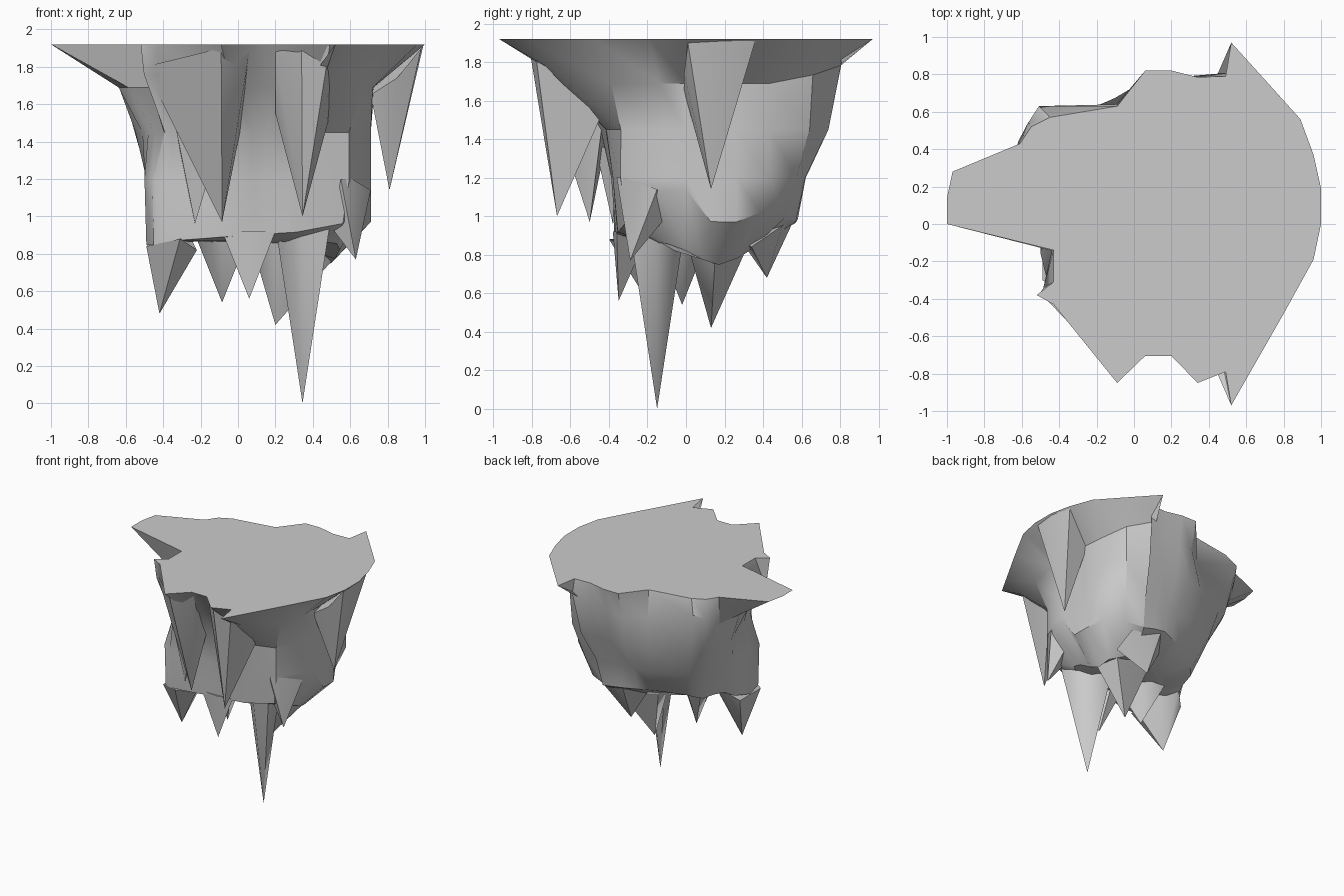
import bpy, math
from mathutils import Vector

C = Vector((0.1, 0.0))
STEP = 0.144


def make(name, verts, faces, angle=35):
    me = bpy.data.meshes.new(name)
    me.from_pydata(verts, [], faces)
    ob = bpy.data.objects.new(name, me)
    bpy.context.collection.objects.link(ob)
    bpy.ops.object.select_all(action='DESELECT')
    ob.select_set(True)
    bpy.context.view_layer.objects.active = ob
    bpy.ops.object.mode_set(mode='EDIT')
    bpy.ops.mesh.select_all(action='SELECT')
    bpy.ops.mesh.normals_make_consistent(inside=False)
    bpy.ops.object.mode_set(mode='OBJECT')
    bpy.ops.object.shade_smooth_by_angle(angle=math.radians(angle))
    return ob


def resample(ring, angles, z):
    """Cast rays from the centre to a ring of (x, y[, z]) points."""
    pts = [(p[0] - C.x, p[1] - C.y, p[2] if len(p) > 2 else z) for p in ring]
    out = []
    for a in angles:
        dx, dy = math.cos(a), math.sin(a)
        best = None
        for p, q in zip(pts, pts[1:] + pts[:1]):
            ex, ey = q[0] - p[0], q[1] - p[1]
            den = dx * ey - dy * ex
            if abs(den) < 1e-9:
                continue
            t = (p[0] * ey - p[1] * ex) / den
            s = (p[0] * dy - p[1] * dx) / den
            if t > 0 and -1e-6 <= s <= 1 + 1e-6 and (best is None or t > best[0]):
                best = (t, p[2] + s * (q[2] - p[2]))
        out.append((C.x + dx * best[0], C.y + dy * best[0], best[1]))
    return out


# Flat top outline, then the rock wall sections going down
top = [(-1, 0), (-.43, -.14), (-.43, -.31), (-.52, -.38), (-.43, -.43), (-.09, -.85),
       (.06, -.705), (.2, -.705), (.34, -.85), (.49, -.79), (.52, -.97), (.6, -.83),
       (.8, -.48), (.96, -.19), (1, 0), (1, .19), (.96, .37), (.89, .56), (.71, .76), (.52, .97),
       (.49, .79), (.34, .785), (.2, .82), (.06, .82), (-.09, .63), (-.45, .57), (-.55, .52),
       (-.61, .43), (-.97, .28), (-1, .14)]
shelf = [(-.64, .05), (-.44, -.14), (-.45, -.29), (-.51, -.38, 1.77), (-.09, -.64), (.06, -.56), (.2, -.56),
         (.5, -.78, 1.8), (.57, -.7, 1.77), (.66, -.42), (.72, -.15), (.73, .3), (.7, .56),
         (.52, .81, 1.8), (.06, .77), (-.09, .64), (-.52, .63, 1.82), (-.63, .42)]
wall = [(-.6, .3), (-.48, 0), (-.42, -.25), (-.31, -.44), (-.09, -.48), (.06, -.42), (.55, -.41),
        (.71, -.15), (.71, .5), (.55, .74), (.05, .74), (-.5, .5)]
waist = [(-.47, .25), (-.5, -.02), (-.5, -.3), (-.31, -.42), (.1, -.38), (.57, -.38), (.71, -.15),
         (.71, .44), (.5, .63), (-.1, .58), (-.38, .47)]
foot = [(-.4, .08), (-.49, -.05, .85), (-.49, -.3, .84), (-.31, -.4, .88), (.06, -.36, .9), (.53, -.35),
        (.71, -.15, 1.12), (.71, 0, 1.14), (.71, .13, .97), (.71, .28, .97), (.6, .45, 1.05), (.45, .56, .95),
        (.2, .59, 1.0), (-.2, .42, 1.0), (-.34, .28)]
belly = [(-.3, .05), (-.3, -.2), (.1, -.22), (.45, -.2), (.56, -.05, .85), (.5, .15, .74), (.46, .32, .8),
         (.1, .35)]

angles = [math.atan2(y - C.y, x - C.x) for x, y in top]
n = len(angles)
rings = [[(x, y, 1.92) for x, y in top]]
for r, z in ((shelf, 1.69), (wall, 1.45), (waist, 1.2), (foot, .93), (belly, .87)):
    rings.append(resample(r, angles, z))
verts = [v for r in rings for v in r]
faces = [tuple(range(n)), tuple(range(n * (len(rings) - 1), n * len(rings)))]
for k in range(len(rings) - 1):
    for i in range(n):
        j = (i + 1) % n
        faces.append((k * n + i, k * n + j, (k + 1) * n + j, (k + 1) * n + i))
make("island_rock", verts, faces)


def spike(name, tip, base):
    m = len(base)
    make(name, base + [tip], [tuple(range(m))] + [(i, (i + 1) % m, m) for i in range(m)], 50)


def hexagon(x, y, z, s=STEP):
    """Slanted six-point base, long along one diagonal."""
    return [(x + s * a, y + s * b, z) for a, b in
            ((-1, 0), (0, -1), (1, -1), (1, 0), (0, 1), (-1, 1))]


# Upper hanging curtains, buried in the overhang
spike("front_left_curtain", (-.085, -.5, .97),
      [(-.5, -.37, 1.8), (-.09, -.8, 1.9), (.06, -.68, 1.88), (.04, -.42, 1.6), (-.31, -.4, 1.45)])
spike("front_left_fang", (-.23, -.38, .96),
      [(-.33, -.41, 1.46), (-.2, -.5, 1.5), (-.1, -.48, 1.4), (-.15, -.36, 1.3), (-.3, -.36, 1.3)])
spike("front_right_curtain", (.345, -.67, 1.0),
      [(.2, -.68, 1.88), (.34, -.82, 1.91), (.49, -.79, 1.91), (.5, -.65, 1.75), (.48, -.45, 1.5),
       (.34, -.48, 1.5), (.2, -.5, 1.55)])
spike("right_curtain", (.81, .13, 1.14),
      [(.71, -.01, 1.65), (.85, -.01, 1.74), (.98, .01, 1.9), (.99, .19, 1.91), (.95, .36, 1.91), (.7, .3, 1.75)])

# Stalactites under the rock
spike("main_stalactite", (.345, -.15, .0), hexagon(.345, -.15, .94))
spike("left_stalactite", (-.42, -.15, .48),
      [(-.49, -.3, .84), (-.31, -.4, .88), (-.22, -.25, .82), (-.26, -.02, .9), (-.4, .06, .93), (-.49, -.02, .84)])
spike("front_stalactite", (.06, -.35, .56),
      [(-.085, -.36, .92), (.06, -.38, .92), (.2, -.36, .92), (.06, -.2, .9), (-.06, -.22, .9)])
spike("centre_stalactite", (-.085, -.02, .54), hexagon(-.085, -.02, .9))
spike("rear_stalactite", (.2, .13, .42),
      [(.06, .13, .9), (.2, 0, .9), (.36, 0, .88), (.5, .15, .76), (.42, .3, .8), (.2, .3, .88), (.06, .28, .9)])
spike("back_stalactite", (.22, .42, .68),
      [(.08, .4, .92), (.25, .28, .88), (.46, .34, .84), (.44, .5, .95), (.2, .56, .98)])
spike("right_stalactite", (.63, -.29, .77),
      [(.55, -.36, 1.2), (.61, -.32, 1.2), (.71, -.15, 1.14), (.6, -.1, 1.0), (.5, -.25, .94)])
